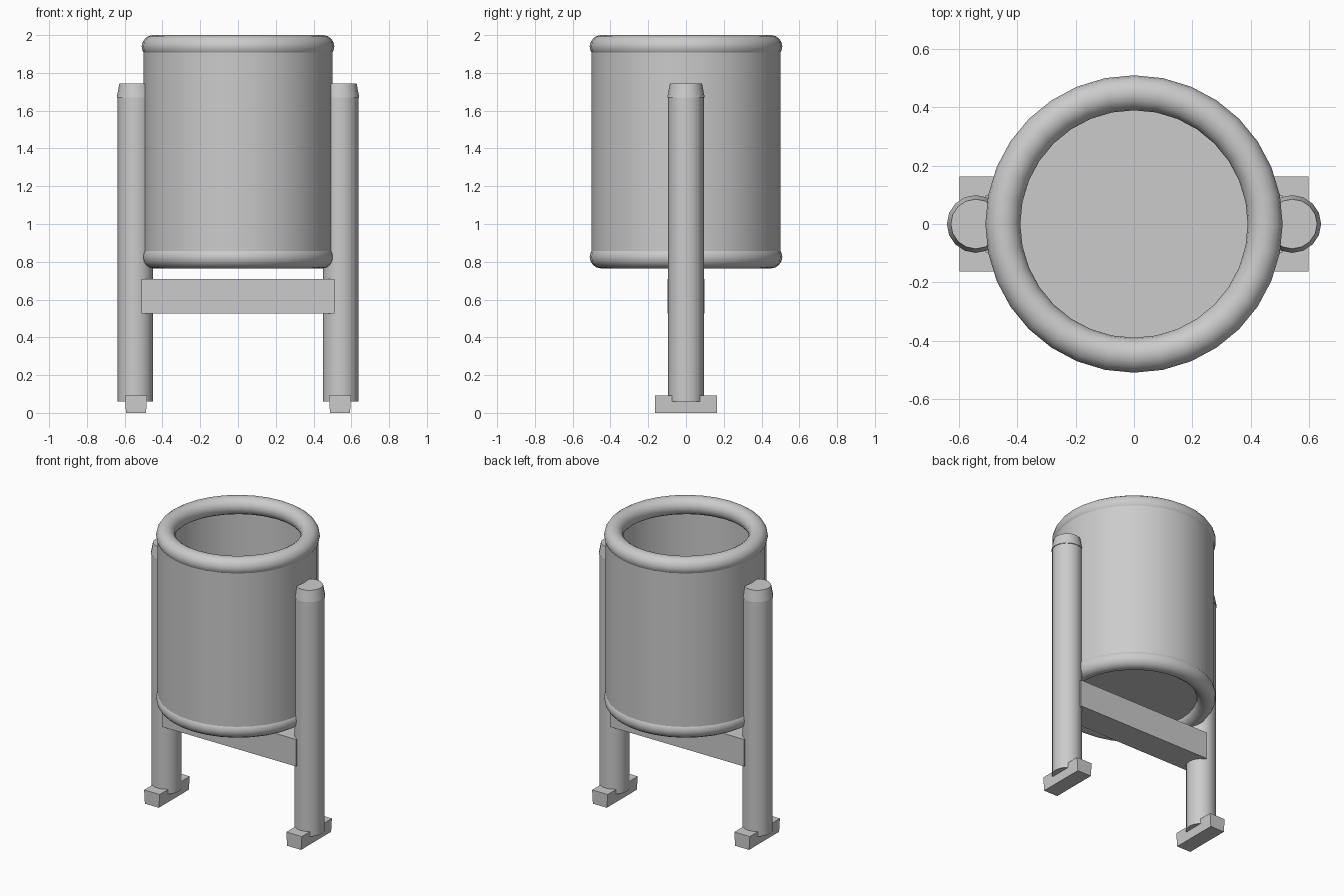
import bpy, bmesh, math

if "Cube" in bpy.data.objects:
    bpy.data.objects.remove(bpy.data.objects["Cube"])

grey = bpy.data.materials.new("plain_grey")
grey.diffuse_color = (0.6, 0.6, 0.6, 1)
grey.use_nodes = True
grey.node_tree.nodes["Principled BSDF"].inputs["Base Color"].default_value = grey.diffuse_color


def finish(name, bm, smooth=True):
    bmesh.ops.recalc_face_normals(bm, faces=bm.faces[:])
    mesh = bpy.data.meshes.new(name)
    bm.to_mesh(mesh)
    bm.free()
    mesh.materials.append(grey)
    ob = bpy.data.objects.new(name, mesh)
    bpy.context.collection.objects.link(ob)
    if smooth:
        bpy.ops.object.select_all(action='DESELECT')
        ob.select_set(True)
        bpy.context.view_layer.objects.active = ob
        bpy.ops.object.shade_smooth_by_angle(angle=math.radians(35))
    return ob


def lathe(name, profile, sides, cx=0.0, closed=False):
    """Turn an (r, z) profile about a vertical axis; r = 0 closes to a point."""
    bm = bmesh.new()
    rings = []
    for r, z in profile:
        if r == 0:
            rings.append([bm.verts.new((cx, 0, z))] * sides)
        else:
            rings.append([bm.verts.new((cx + r * math.cos(math.tau * i / sides),
                                        r * math.sin(math.tau * i / sides), z))
                          for i in range(sides)])
    pairs = list(zip(rings, rings[1:]))
    if closed:
        pairs.append((rings[-1], rings[0]))
    for a, b in pairs:
        for i in range(sides):
            j = (i + 1) % sides
            corners = list(dict.fromkeys((a[i], a[j], b[j], b[i])))
            bm.faces.new(corners)
    return finish(name, bm)


def block(name, cx, hx, hy, z0, z1, flare=0.0):
    """Box whose top is wider in x by the flare amount."""
    bm = bmesh.new()
    bmesh.ops.create_cube(bm, size=2)
    for v in bm.verts:
        up = v.co.z > 0
        v.co = (cx + v.co.x * (hx + flare * up), v.co.y * hy, z1 if up else z0)
    return finish(name, bm, smooth=False)


# Open drum with thin wall and floor
lathe("drum", [(0, 0.815), (0.5, 0.815), (0.5, 1.94), (0.485, 1.94),
               (0.485, 0.83), (0, 0.83)], 32)

# Rolled rings at the top and bottom of the drum
for name, zc in (("top_rim", 1.94), ("bottom_rim", 0.825)):
    circle = [(0.45 + 0.06 * math.cos(math.tau * k / 16),
               zc + 0.06 * math.sin(math.tau * k / 16)) for k in range(16)]
    lathe(name, circle, 32, closed=True)

# Posts, caps and feet on both sides
for side, s in (("left", -1), ("right", 1)):
    x = 0.543 * s
    lathe(side + "_post", [(0, 0.06), (0.094, 0.06), (0.094, 1.68), (0, 1.68)], 16, x)
    lathe(side + "_post_cap", [(0, 1.67), (0.099, 1.67), (0.085, 1.745), (0, 1.745)], 16, x)
    block(side + "_foot", 0.54 * s, 0.053, 0.163, 0.0, 0.093, 0.006)

# Crossbeam under the drum
block("crossbeam", 0, 0.51, 0.097, 0.525, 0.71)
